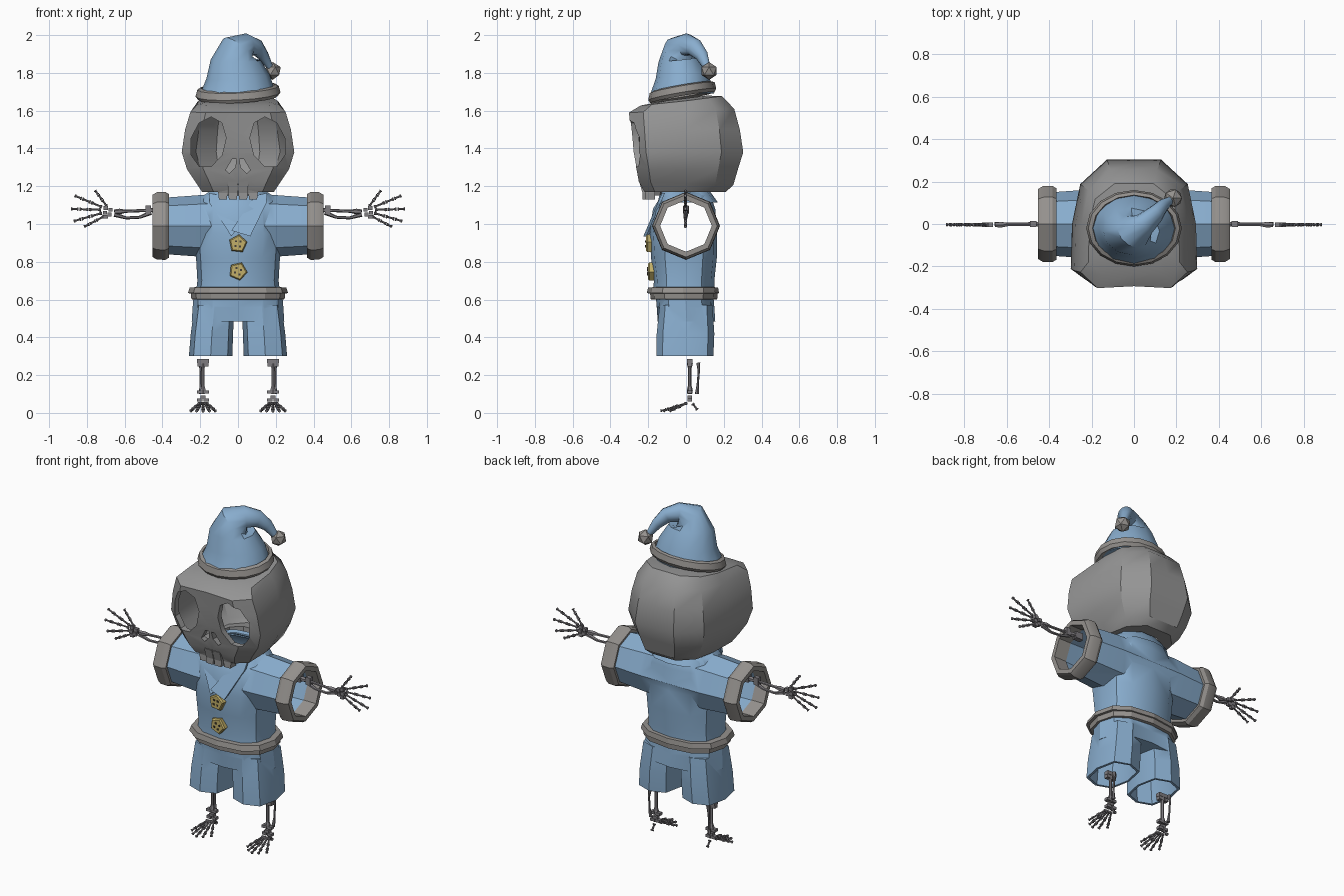
import bpy, bmesh, math
from mathutils import Vector as V, Quaternion

if "Cube" in bpy.data.objects:
    bpy.data.objects.remove(bpy.data.objects["Cube"])


def material(name, col):
    m = bpy.data.materials.new(name)
    m.diffuse_color = (*col, 1)
    m.use_nodes = True
    m.node_tree.nodes["Principled BSDF"].inputs["Base Color"].default_value = m.diffuse_color
    return m


BLUE = material("blue cloth", (0.25, 0.42, 0.62))
TRIM = material("grey trim", (0.30, 0.285, 0.27))
SKULL = material("skull grey", (0.30, 0.30, 0.30))
BONE = material("bone grey", (0.21, 0.20, 0.215))
GOLD = material("button gold", (0.54, 0.43, 0.14))
DARK = material("thread dark", (0.06, 0.05, 0.04))


def loft(bm, rings, cap=(True, True), loop=False):
    """Skin a list of rings; optionally cap the ends or close into a loop."""
    vs = [[bm.verts.new(p) for p in r] for r in rings]
    n = len(vs[0])
    pairs = list(zip(vs, vs[1:])) + ([(vs[-1], vs[0])] if loop else [])
    for a, b in pairs:
        for i in range(n):
            j = (i + 1) % n
            bm.faces.new((a[i], a[j], b[j], b[i]))
    if not loop:
        if cap[0]:
            bm.faces.new(vs[0][::-1])
        if cap[1]:
            bm.faces.new(vs[-1])


def finish(name, bm, mat, smooth=None):
    bmesh.ops.recalc_face_normals(bm, faces=bm.faces)
    me = bpy.data.meshes.new(name)
    bm.to_mesh(me)
    bm.free()
    me.materials.append(mat)
    ob = bpy.data.objects.new(name, me)
    bpy.context.collection.objects.link(ob)
    if smooth:
        shade(ob, smooth)
    return ob


def activate(ob):
    bpy.ops.object.select_all(action='DESELECT')
    ob.select_set(True)
    bpy.context.view_layer.objects.active = ob


def shade(ob, deg):
    activate(ob)
    bpy.ops.object.shade_smooth_by_angle(angle=math.radians(deg))


def lofted(name, rings, mat, smooth=None, **kw):
    bm = bmesh.new()
    loft(bm, rings, **kw)
    return finish(name, bm, mat, smooth)


def boolean(ob, tool, op):
    m = ob.modifiers.new("bool", 'BOOLEAN')
    m.operation, m.object, m.solver = op, tool, 'EXACT'
    activate(ob)
    bpy.ops.object.modifier_apply(modifier=m.name)
    bpy.data.objects.remove(tool)


def spow(v, p):
    return math.copysign(abs(v) ** p, v)


def zring(z, w, yf, yb, n=12, p=0.8, cx=0):
    """Horizontal boxy oval at height z, half width w, from yf to yb."""
    out = []
    for i in range(n):
        a = 2 * math.pi * i / n
        out.append((cx + w * spow(math.cos(a), p),
                    (yf + yb) / 2 + (yb - yf) / 2 * spow(math.sin(a), p), z))
    return out


def xring(x, r, zc=0.99, n=8):
    return [(x, r * math.cos(2 * math.pi * i / n), zc + r * math.sin(2 * math.pi * i / n)) for i in range(n)]


def tube(bm, path, radii, n=6, sy=1.0):
    path = [V(p) for p in path]
    q, prev, rings = Quaternion(), V((0, 0, 1)), []
    for i, p in enumerate(path):
        t = (path[min(i + 1, len(path) - 1)] - path[max(i - 1, 0)]).normalized()
        q = prev.rotation_difference(t) @ q
        prev = t
        rings.append([p + q @ V((radii[i] * math.cos(2 * math.pi * k / n),
                                 sy * radii[i] * math.sin(2 * math.pi * k / n), 0)) for k in range(n)])
    loft(bm, rings)


def bone(bm, a, b, r):
    """Bone with knobbly ends and a thin shaft."""
    a, b = V(a), V(b)
    tube(bm, [a.lerp(b, t) for t in (0, .12, .25, .75, .88, 1)], [r * k for k in (.8, 1, .55, .55, 1, .8)])


def box(bm, c, s):
    x, y, z = (k / 2 for k in s)
    loft(bm, [[V(c) + V((i * x, j * y, k * z)) for i, j in ((-1, -1), (1, -1), (1, 1), (-1, 1))] for k in (-1, 1)])


# skull shell
HALF = [(0, -.97), (.68, -1), (1, -.75), (.98, 0), (.85, .62), (.43, 1), (0, 1)]
PAT = HALF + [(-x, y) for x, y in HALF[-2:0:-1]]
rings = [[(x * w, y * (yb if y > 0 else -yf), z + tilt * y) for x, y in PAT] for z, w, yf, yb, tilt in (
    (1.175, .13, -.11, .13, 0), (1.17, .19, -.22, .21, 0), (1.215, .225, -.25, .25, -.01),
    (1.29, .27, -.262, .275, 0), (1.38, .298, -.282, .303, 0), (1.50, .28, -.293, .285, 0),
    (1.60, .252, -.302, .255, .01), (1.652, .215, -.24, .19, .025), (1.665, .13, -.13, .11, .015))]
skull = lofted("skull", rings, SKULL, cap=(False, True))
sol = skull.modifiers.new("shell", 'SOLIDIFY')
sol.thickness, sol.offset = 0.035, -1
activate(skull)
bpy.ops.object.modifier_apply(modifier=sol.name)


def prism_y(name, pts, y0, y1):
    return lofted(name, [[(x, y, z) for x, z in pts] for y in (y0, y1)], SKULL)


for s in (1, -1):
    # eye sockets
    eye = []
    for i in range(9):
        a = 2 * math.pi * i / 9 + math.pi / 2
        u, v = .094 * math.cos(a), .135 * math.sin(a)
        eye.append((s * (.158 + u - .12 * v), 1.432 + v))
    boolean(skull, prism_y("eye_cutter", eye, -.5, -.1), 'DIFFERENCE')
    # nostrils
    nose = [(s * x, z) for x, z in ((.008, 1.345), (.03, 1.345), (.066, 1.285), (.045, 1.268), (.014, 1.30))]
    boolean(skull, prism_y("nose_cutter", nose, -.5, -.1), 'DIFFERENCE')
shade(skull, 32)

# upper jaw and teeth
bm = bmesh.new()
loft(bm, [zring(1.15, .095, -.21, -.13, 8, .6), zring(1.21, .115, -.245, -.12, 8, .6)])
for x in (-.08, -.027, .027, .08):
    y = -.225 + abs(x) * .25
    loft(bm, [[(x + i * w, y + j, z) for i, j in ((-1, -.012), (1, -.012), (1, .04), (-1, .04))]
              for z, w in ((1.13, .021), (1.165, .025))] +
             [[(x + i * .025, y + j, 1.225) for i, j in ((-1, -.03), (1, -.03), (1, .04), (-1, .04))]])
finish("teeth", bm, SKULL)

# nightcap, band and pompom
bm = bmesh.new()
tube(bm, [(0, -.02, 1.69), (0, -.02, 1.78), (-.012, -.035, 1.87), (.002, -.035, 1.925), (.05, 0, 1.95),
          (.10, .045, 1.935), (.135, .085, 1.89), (.17, .11, 1.83)],
     [.20, .168, .132, .098, .062, .048, .034, .02], 12, .84)
finish("nightcap", bm, BLUE, 40)
band = []
for r, z in ((.185, 1.685), (.212, 1.672), (.225, 1.69), (.215, 1.725), (.195, 1.732)):
    ring = [(r * math.cos(a), -.02 + .8 * r * math.sin(a)) for a in (2 * math.pi * i / 16 for i in range(16))]
    band.append([(x, y, z + .17 * y + .05 * x) for x, y in ring])
lofted("cap_band", band, TRIM, 35, loop=True)
bm = bmesh.new()
bmesh.ops.create_icosphere(bm, subdivisions=1, radius=.047)
bmesh.ops.translate(bm, verts=bm.verts, vec=(.184, .122, 1.81))
finish("pompom", bm, TRIM)

# shirt: torso and sleeves joined, then hollowed
TORSO = ((.62, .225, -.175, .15), (.70, .215, -.17, .15), (.82, .222, -.185, .163), (.95, .235, -.192, .165),
         (1.08, .225, -.175, .155), (1.15, .185, -.13, .13), (1.185, .13, -.10, .10))
shirt = lofted("shirt", [zring(*t) for t in TORSO], BLUE)
sleeves = [(-.42, .147), (-.2, .163), (.2, .163), (.42, .147)]
boolean(shirt, lofted("sleeve_part", [xring(*t) for t in sleeves], BLUE), 'UNION')
boolean(shirt, lofted("sleeve_cutter", [xring(x * 1.2, r - .014) for x, r in sleeves], BLUE), 'DIFFERENCE')
inner = [zring(z, w - .016, a + .016, b - .016) for z, w, a, b in TORSO[1:]] + [zring(1.25, .114, -.084, .084)]
boolean(shirt, lofted("torso_cutter", inner, BLUE), 'DIFFERENCE')
shade(shirt, 35)

# collar band around the neck, then pointed front flaps
bm = bmesh.new()
loft(bm, [zring(1.17, .12, -.09, .09), zring(1.20, .13, -.10, .105),
          zring(1.155, .165, -.14, .14), zring(1.115, .18, -.15, .168)], cap=(False, False))
finish("collar", bm, BLUE, 35)
for name, s, tip, dy in (("right_collar_flap", 1, [(.065, .935), (-.035, .965)], -.012),
                         ("left_collar_flap", -1, [(.035, .935), (-.005, .985)], 0)):
    outline = [(.09, 1.15), (.155, 1.165), (.15, 1.11)] + tip
    lofted(name, [[(s * x, d + dy - .115 - .43 * (1.165 - z), z) for x, z in outline] for d in (0, .016)], BLUE)

# belt hem
lofted("hem_band", [zring(z, w, a, b) for z, w, a, b in (
    (.60, .235, -.175, .155), (.602, .247, -.187, .165), (.632, .25, -.19, .168), (.634, .265, -.208, .175),
    (.664, .255, -.20, .17), (.666, .21, -.16, .14))], TRIM)

# shorts
shorts = lofted("shorts", [zring(.485, .245, -.15, .155), zring(.56, .24, -.155, .15), zring(.62, .235, -.16, .145)], BLUE)
LEG = ((.30, .115, -.157, .145, .145), (.42, .112, -.155, .15, .138), (.57, .105, -.14, .14, .125))
for s in (1, -1):
    legs = [zring(z, w, a, b, 8, .7, s * c) for z, w, a, b, c in LEG]
    boolean(shorts, lofted("leg_part", legs, BLUE), 'UNION')
for s in (1, -1):
    hole = [zring(z - .015, w - .014, a + .014, b - .014, 8, .7, s * c) for z, w, a, b, c in LEG]
    boolean(shorts, lofted("leg_cutter", hole, BLUE), 'DIFFERENCE')
shade(shorts, 30)

# buttons with thread holes
for name, z, y, turn in (("top_button", .895, -.192, .2), ("bottom_button", .75, -.182, -.1)):
    ring = [(math.cos(turn + 2 * math.pi * i / 5), math.sin(turn + 2 * math.pi * i / 5)) for i in range(5)]
    lofted(name, [[(.05 * k * c, y + d, z + .05 * k * e) for c, e in ring]
                  for k, d in ((1, .015), (1, -.012), (.85, -.02))], GOLD)
    bm = bmesh.new()
    for i in range(4):
        a = turn + .5 + i * math.pi / 2
        box(bm, (.018 * math.cos(a), y - .021, z + .018 * math.sin(a)), (.01, .006, .01))
    finish(name + "_holes", bm, DARK)

for s, side in ((1, "right"), (-1, "left")):
    # sleeve cuff
    lofted(side + "_cuff", [xring(s * x, r) for x, r in (
        (.37, .137), (.365, .168), (.385, .18), (.43, .178), (.452, .165), (.452, .137))], TRIM, 30, loop=True)

    # forearm, wrist and fingers
    bm = bmesh.new()
    box(bm, (s * .40, 0, 1.075), (.05, .03, .04))
    box(bm, (s * .475, 0, 1.075), (.03, .026, .045))
    bone(bm, (s * .41, 0, 1.075), (s * .655, -.004, 1.065), .015)
    tube(bm, [(s * .46, 0, 1.06), (s * .52, 0, 1.036), (s * .59, 0, 1.032), (s * .655, 0, 1.05)],
         [.012, .008, .008, .012])
    for x, z in ((.675, 1.075), (.68, 1.05), (.70, 1.085), (.705, 1.06), (.70, 1.038)):
        box(bm, (s * x, -.003, z), (.022, .022, .02))
    for bx, bz, tx, tz in ((.695, 1.095, .757, 1.178), (.72, 1.09, .865, 1.15), (.725, 1.075, .885, 1.08),
                           (.72, 1.058, .87, 1.015), (.71, 1.04, .815, .985)):
        a, b = V((s * bx, -.003, bz)), V((s * tx, -.003, tz))
        for t0, t1 in ((0, .4), (.42, .72), (.74, 1)):
            bone(bm, a.lerp(b, t0), a.lerp(b, t1), .0095)
    finish(side + "_arm_bones", bm, BONE)

    # shin, ankle and foot
    bm = bmesh.new()
    x = s * .185
    box(bm, (x, .02, .275), (.062, .03, .022))
    for d in (-.019, .019):
        box(bm, (x + d, .02, .255), (.022, .026, .02))
    bone(bm, (x, .02, .28), (x, .02, .10), .016)
    tube(bm, [(x + s * .01, .065, .265), (x + s * .014, .068, .22), (x + s * .014, .062, .15), (x + s * .01, .058, .10)],
         [.011, .006, .006, .011])
    for d, z in ((-.018, .11), (.018, .11), (0, .085), (-.017, .068), (.017, .068)):
        box(bm, (x + d, .02, z), (.028, .026, .016))
    bone(bm, (x, .035, .05), (x, .06, .016), .011)
    for d, ty in ((-.066, -.085), (-.034, -.12), (0, -.135), (.034, -.12), (.066, -.085)):
        a, b = V((x + d * .3, .005, .052)), V((x + d, ty, .010))
        for t0, t1 in ((0, .45), (.47, .75), (.77, 1)):
            bone(bm, a.lerp(b, t0), a.lerp(b, t1), .0095)
    finish(side + "_leg_bones", bm, BONE)
